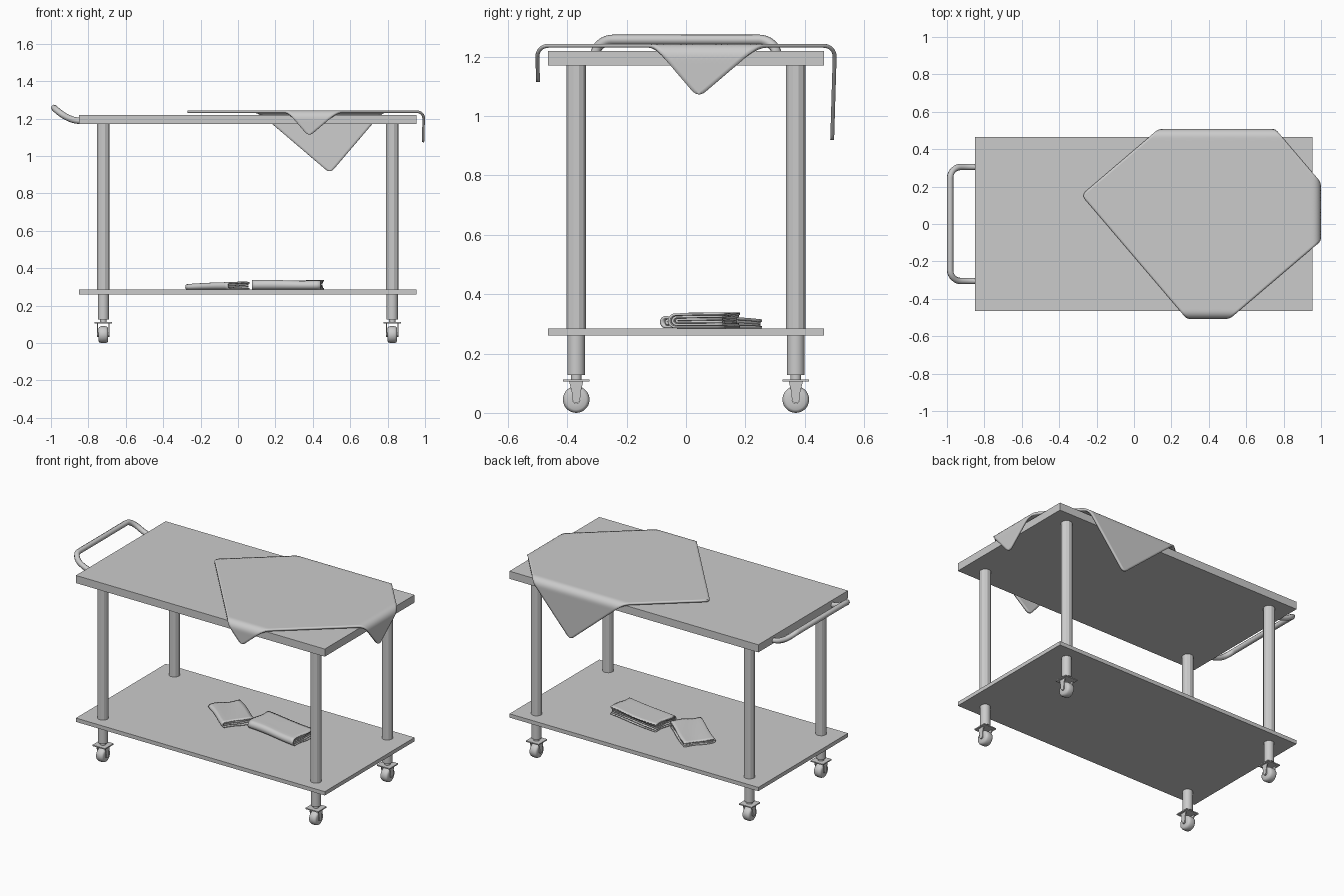
import bpy, bmesh, math
from mathutils import Vector, Matrix

if "Cube" in bpy.data.objects:
    bpy.data.objects.remove(bpy.data.objects["Cube"])


def finish(name, bm, smooth=None):
    bmesh.ops.recalc_face_normals(bm, faces=bm.faces)
    me = bpy.data.meshes.new(name)
    bm.to_mesh(me)
    bm.free()
    ob = bpy.data.objects.new(name, me)
    bpy.context.collection.objects.link(ob)
    if smooth:
        bpy.ops.object.select_all(action='DESELECT')
        ob.select_set(True)
        bpy.context.view_layer.objects.active = ob
        bpy.ops.object.shade_smooth_by_angle(angle=math.radians(smooth))
    return ob


def box(name, x0, x1, y0, y1, z0, z1):
    bm = bmesh.new()
    bmesh.ops.create_cube(bm, size=1)
    for v in bm.verts:
        v.co = ((x0 + x1) / 2 + v.co.x * (x1 - x0), (y0 + y1) / 2 + v.co.y * (y1 - y0),
                (z0 + z1) / 2 + v.co.z * (z1 - z0))
    return finish(name, bm)


def cyl(name, x, y, z0, z1, r, n, smooth=None):
    bm = bmesh.new()
    m = Matrix.Translation((x, y, (z0 + z1) / 2)) @ Matrix.Rotation(math.pi / n, 4, 'Z')
    bmesh.ops.create_cone(bm, cap_ends=True, segments=n, radius1=r, radius2=r, depth=z1 - z0, matrix=m)
    return finish(name, bm, smooth)


def lathe_x(name, profile, c, n=28):
    # closed (x, radius) profile spun around the x axis
    bm = bmesh.new()
    rings = [[bm.verts.new((c[0] + px, c[1] + r * math.cos(2 * math.pi * i / n),
                            c[2] + r * math.sin(2 * math.pi * i / n))) for px, r in profile] for i in range(n)]
    k = len(profile)
    for i in range(n):
        a, b = rings[i], rings[(i + 1) % n]
        for j in range(k):
            bm.faces.new((a[j], a[(j + 1) % k], b[(j + 1) % k], b[j]))
    return finish(name, bm, 40)


def fork_plate(name, x, y, t):
    # tapered side plate from swivel plate down to axle
    pts = [(-0.024, 0.106), (0.024, 0.106), (0.015, 0.07), (0.013, 0.042), (0, 0.033), (-0.013, 0.042), (-0.015, 0.07)]
    bm = bmesh.new()
    f = bm.faces.new([bm.verts.new((x - t / 2, y + a, z)) for a, z in pts])
    g = bmesh.ops.extrude_face_region(bm, geom=[f])
    for v in g['geom']:
        if isinstance(v, bmesh.types.BMVert):
            v.co.x += t
    return finish(name, bm)


# Shelves
box("table_top", -0.85, 0.955, -0.465, 0.465, 1.17, 1.22)
box("lower_shelf", -0.85, 0.955, -0.465, 0.465, 0.26, 0.285)

# Legs and casters
wheel = [(-0.026, 0.013), (-0.026, 0.034), (-0.022, 0.041), (-0.012, 0.045), (0.012, 0.045),
         (0.022, 0.041), (0.026, 0.034), (0.026, 0.013)]
hub = [(-0.033, 0.0005), (-0.033, 0.012), (0.033, 0.012), (0.033, 0.0005)]
for sx, x in (("left", -0.72), ("right", 0.825)):
    for sy, y in (("front", -0.37), ("back", 0.37)):
        p = f"{sy}_{sx}_"
        cyl(p + "leg", x, y, 0.28, 1.175, 0.034, 12)
        cyl(p + "leg_foot", x, y, 0.127, 0.265, 0.030, 24, 40)
        cyl(p + "caster_stem", x, y, 0.108, 0.13, 0.018, 16, 40)
        box(p + "caster_plate", x - 0.046, x + 0.046, y - 0.045, y + 0.045, 0.105, 0.112)
        lathe_x(p + "wheel", wheel, (x, y, 0.045))
        lathe_x(p + "axle", hub, (x, y, 0.045), 16)
        for s in (-1, 1):
            fork_plate(p + "fork", x + s * 0.031, y, 0.005)

# Push handle: U path that curves upward away from the table
path = [(-0.84 - 0.08 * i / 6, -0.305) for i in range(6)]
path += [(-0.925 - 0.058 * math.sin(a), -0.247 - 0.058 * math.cos(a))
         for a in [math.pi / 2 * i / 8 for i in range(9)]]
path += [(x, -y) for x, y in reversed(path)]
cu = bpy.data.curves.new("push_handle", 'CURVE')
cu.dimensions = '3D'
cu.bevel_depth = 0.017
cu.bevel_resolution = 2
cu.use_fill_caps = True
sp = cu.splines.new('POLY')
sp.points.add(len(path) - 1)
for pt, (x, y) in zip(sp.points, path):
    pt.co = (x, y, 1.188 + 3.4 * (-0.84 - x) ** 2, 1)
bpy.context.collection.objects.link(bpy.data.objects.new("push_handle", cu))


# Draped cloth: flat rounded square bent over three table edges
def drape(s, r=0.036):
    # returns outward distance and drop for length s past the edge
    if s <= 0:
        return s, 0
    a = s / r
    if a < math.pi / 2:
        return r * math.sin(a), r * (1 - math.cos(a))
    h = s - r * math.pi / 2
    return r - 0.03 * h, r + h


N, L, R = 80, 1.018, 0.03
u = Vector((0.761, 0.649))
w = Vector((0.649, -0.761))
bm = bmesh.new()
grid = []
for i in range(N + 1):
    row = []
    for j in range(N + 1):
        a, b = L * i / N, L * j / N
        ca, cb = min(max(a, R), L - R), min(max(b, R), L - R)
        da, db = a - ca, b - cb
        m = math.hypot(da, db)
        if m > R * 0.99 and da and db:
            k = max(abs(da), abs(db)) / m
            da, db = da * k, db * k
        p = Vector((-0.282, 0.155)) + u * (ca + da) + w * (cb + db)
        ox, dx = drape(p.x - 0.957)
        oy, dy = drape(abs(p.y) - 0.465)
        row.append(bm.verts.new((0.957 + ox, math.copysign(0.465 + oy, p.y), 1.237 - dx - dy)))
    grid.append(row)
for i in range(N):
    for j in range(N):
        bm.faces.new((grid[i][j], grid[i + 1][j], grid[i + 1][j + 1], grid[i][j + 1]))
cloth = finish("draped_cloth", bm, 60)
md = cloth.modifiers.new("thickness", 'SOLIDIFY')
md.thickness = 0.013
md.offset = 0


# Folded cloths: nested U folds swept along their length
def folded_cloth(name, centre, length, width, height, layers, rot, sag):
    t = height / (2 * layers)
    bm = bmesh.new()
    n = 16
    for k in range(layers):
        r = height / 2 - t * (k + 0.5)
        front, back = -width / 2 + height / 2, width / 2 - 0.006 * k
        prof = [(back + (front - back) * i / 8, r) for i in range(8)]
        prof += [(front - (height / 2 - t * (k + 0.5)) * math.sin(a), r * math.cos(a))
                 for a in [math.pi * i / 10 for i in range(11)]]
        prof += [(front + (back - front) * i / 8, -r) for i in range(1, 9)]
        rows = []
        for i in range(n + 1):
            f = i / n
            row = []
            for v, z in prof:
                s = sag(f, v / width + 0.5)
                x = (f - 0.5) * (length - 0.008 * k) + 0.004 * math.sin(9 * v / width + k)
                row.append(bm.verts.new((x, v + 0.004 * math.sin(5 * f + k), (z + height / 2) * s)))
            rows.append(row)
        for i in range(n):
            for j in range(len(prof) - 1):
                bm.faces.new((rows[i][j], rows[i][j + 1], rows[i + 1][j + 1], rows[i + 1][j]))
    ob = finish(name, bm, 60)
    ob.location = centre
    ob.rotation_euler.z = math.radians(rot)
    md = ob.modifiers.new("thickness", 'SOLIDIFY')
    md.thickness = t * 0.85
    md.offset = 0


folded_cloth("large_folded_cloth", (0.267, 0.062, 0.285), 0.37, 0.19, 0.053, 3, -8,
             lambda f, v: 0.96 + 0.05 * math.sin(6 * f + 2 * v))
folded_cloth("small_folded_cloth", (-0.11, 0.085, 0.285), 0.29, 0.20, 0.044, 2, -38,
             lambda f, v: 0.62 + 0.36 * f + 0.06 * math.sin(7 * v + 3 * f))
